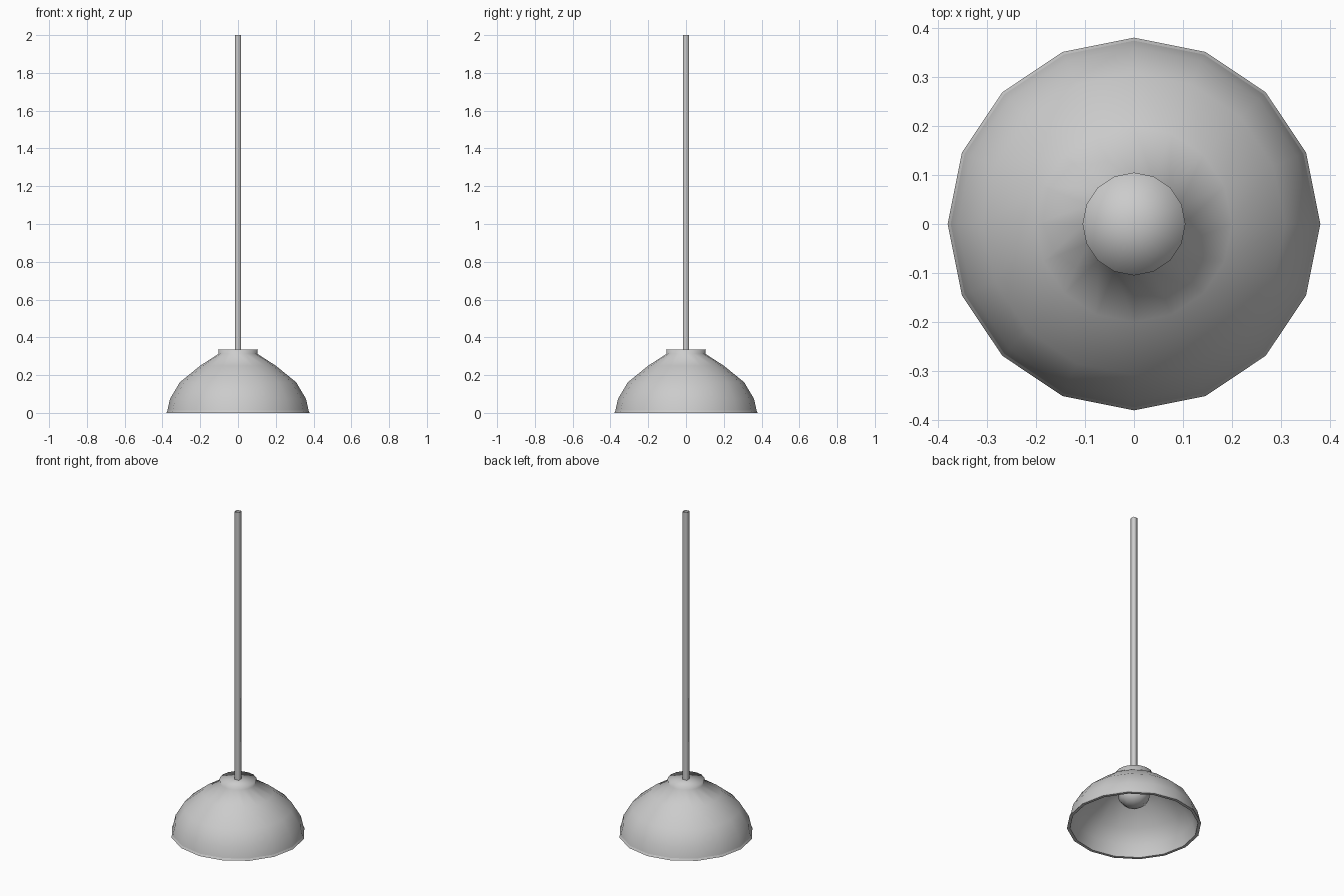
import bpy, math

cube = bpy.data.objects.get("Cube")
if cube:
    bpy.data.objects.remove(cube, do_unlink=True)

grey = bpy.data.materials.new("light_grey")
grey.use_nodes = True
colour = (0.6, 0.6, 0.6, 1)
grey.diffuse_color = colour
grey.node_tree.nodes["Principled BSDF"].inputs["Base Color"].default_value = colour


def lathe(name, profile, sides, smooth_angle=180, turn=0):
    """Revolve (radius, height) points, from top outside to bottom, around z."""
    verts, faces, rings = [], [], []
    for r, z in profile:
        start = len(verts)
        count = sides if r > 0 else 1
        for i in range(count):
            a = math.tau * i / sides + turn
            verts.append((r * math.cos(a), r * math.sin(a), z))
        rings.append([start + i % count for i in range(sides)])
    for top, low in zip(rings, rings[1:]):
        for i in range(sides):
            j = (i + 1) % sides
            corners = [top[i], low[i], low[j], top[j]]
            faces.append(list(dict.fromkeys(corners)))
    mesh = bpy.data.meshes.new(name)
    mesh.from_pydata(verts, [], faces)
    mesh.materials.append(grey)
    obj = bpy.data.objects.new(name, mesh)
    bpy.context.collection.objects.link(obj)
    bpy.ops.object.select_all(action='DESELECT')
    obj.select_set(True)
    bpy.context.view_layer.objects.active = obj
    bpy.ops.object.shade_smooth_by_angle(angle=math.radians(smooth_angle))
    return obj


# Shade: softly rounded cap and dome, one continuous smooth surface
outer = [(0, 0.335), (0.105, 0.335), (0.102, 0.313), (0.2, 0.25),
         (0.308, 0.162), (0.36, 0.075), (0.374, 0.012)]
lathe("shade_outside", outer, 16)

# Rim and inside of the shade
inner = [(0.374, 0.012), (0.38, 0), (0.362, 0), (0.345, 0.072),
         (0.295, 0.15), (0.19, 0.235), (0.09, 0.295), (0, 0.3)]
lathe("shade_rim_and_inside", inner, 16, 50)

# Bulb hanging inside
bulb = [(0.035, 0.3), (0.05, 0.25), (0.09, 0.2), (0.085, 0.165),
        (0.05, 0.135), (0, 0.12)]
lathe("bulb", bulb, 8)

# Square hanging rod, open at both ends
lathe("hanging_rod", [(0.021, 2), (0.021, 0.333)], 4, 180, math.pi / 4)
